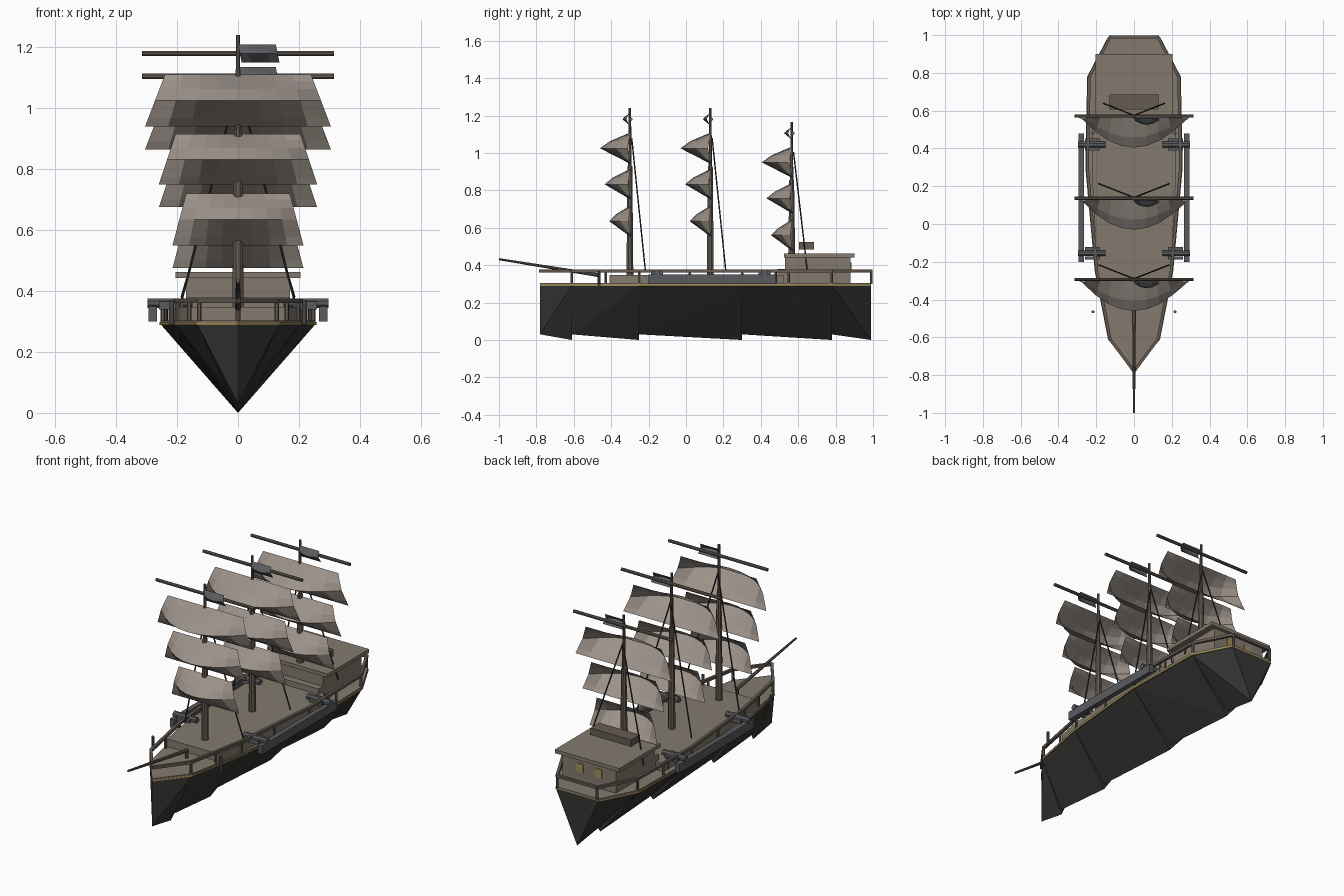
import bpy, bmesh, math
from mathutils import Vector, Matrix

if "Cube" in bpy.data.objects:
    bpy.data.objects.remove(bpy.data.objects["Cube"])


def material(name, r, g, b):
    m = bpy.data.materials.new(name)
    m.diffuse_color = (r, g, b, 1)
    m.use_nodes = True
    m.node_tree.nodes["Principled BSDF"].inputs["Base Color"].default_value = m.diffuse_color
    return m


BLACK = material("tarred_wood", 0.035, 0.035, 0.033)
WOOD = material("deck_wood", 0.23, 0.195, 0.155)
DARK = material("spar_wood", 0.13, 0.105, 0.085)
CLOTH = material("sail_cloth", 0.33, 0.285, 0.25)
IRON = material("iron", 0.10, 0.105, 0.115)
GOLD = material("gold_trim", 0.36, 0.27, 0.10)


def finish(name, bm, mat, normals=True):
    if normals:
        bmesh.ops.recalc_face_normals(bm, faces=bm.faces)
    me = bpy.data.meshes.new(name)
    bm.to_mesh(me)
    bm.free()
    me.materials.append(mat)
    ob = bpy.data.objects.new(name, me)
    bpy.context.collection.objects.link(ob)
    return ob


def boxes(name, mat, *ranges):
    """One object from boxes given as (x0, x1, y0, y1, z0, z1)."""
    bm = bmesh.new()
    for x0, x1, y0, y1, z0, z1 in ranges:
        mtx = Matrix.LocRotScale(Vector((x0 + x1, y0 + y1, z0 + z1)) / 2, None,
                                 Vector((x1 - x0, y1 - y0, z1 - z0)))
        bmesh.ops.create_cube(bm, size=1, matrix=mtx)
    return finish(name, bm, mat)


def rods(name, mat, paths, r0, r1=None, sides=8):
    """One object from straight rods given as (start, end) pairs."""
    bm = bmesh.new()
    for p, q in paths:
        p, q = Vector(p), Vector(q)
        d = q - p
        rot = d.to_track_quat('Z', 'Y').to_matrix().to_4x4()
        mtx = Matrix.Translation((p + q) / 2) @ rot @ Matrix.Rotation(math.pi / sides, 4, 'Z')
        bmesh.ops.create_cone(bm, cap_ends=True, segments=sides, radius1=r0,
                              radius2=r0 if r1 is None else r1, depth=d.length, matrix=mtx)
    return finish(name, bm, mat)


def plate(name, mat, half, z0, z1, inset=0.0):
    """Slab from a half outline of (x, y), mirrored across x = 0."""
    bm = bmesh.new()
    right = [(max(x - inset, 0), y) for x, y in half]
    loop = right + [(-x, y) for x, y in reversed(right) if x > 0]
    face = bm.faces.new([bm.verts.new((x, y, z0)) for x, y in loop])
    ext = bmesh.ops.extrude_face_region(bm, geom=[face])
    for v in ext["geom"]:
        if isinstance(v, bmesh.types.BMVert):
            v.co.z = z1
    return finish(name, bm, mat)


def sheet(name, mat, nu, rows, point):
    """Open grid of quads, point(u, row) with u from -1 to 1."""
    bm = bmesh.new()
    grid = [[bm.verts.new(point(2 * i / nu - 1, row)) for i in range(nu + 1)] for row in rows]
    for a, b in zip(grid, grid[1:]):
        for i in range(nu):
            bm.faces.new((a[i], b[i], b[i + 1], a[i + 1]))
    return finish(name, bm, mat, normals=False)


# Hull: V-shaped sections whose keel steps at every joint
outline = [(0, -0.78), (0.135, -0.61), (0.205, -0.25), (0.255, 0.30), (0.245, 0.78), (0.135, 0.99)]
for n, ((xa, ya), (xb, yb)) in enumerate(zip(outline, outline[1:])):
    bm = bmesh.new()
    for x, y, keel in ((xa, ya, 0.03), (xb, yb, 0.0)):
        for p in ((-x, y, 0.292), (x, y, 0.292), (0, y, keel)):
            bm.verts.new(p)
    bmesh.ops.remove_doubles(bm, verts=bm.verts, dist=1e-4)
    bmesh.ops.convex_hull(bm, input=bm.verts)
    finish(f"hull_section_{n + 1}", bm, BLACK)

# Decks and trim
plate("gold_trim_band", GOLD, outline, 0.288, 0.298, -0.003)
plate("lower_deck", WOOD, outline, 0.296, 0.304)
plate("main_deck", WOOD, [(0.165, -0.41), (0.195, -0.25), (0.222, 0.25), (0.222, 0.52)], 0.30, 0.348)

# Rail around the ship and its posts
rail = [(max(x - 0.008, 0), y) for x, y in outline]
rail_paths = []
for s in (-1, 1):
    rail_paths += [((s * a[0], a[1], 0.368), (s * b[0], b[1], 0.368)) for a, b in zip(rail, rail[1:])]
rail_paths.append(((-rail[-1][0], 0.99, 0.368), (rail[-1][0], 0.99, 0.368)))
rods("rail", DARK, rail_paths, 0.011, sides=4)
rods("rail_posts", DARK, [((s * x, y, 0.30), (s * x, y, 0.365)) for s in (-1, 1) for x, y in
                          rail[1:] + [(0.16, -0.43), (0.22, 0.02), (0.24, 0.55)]], 0.008, sides=6)
rods("mooring_posts", IRON, [((s * 0.217, y, 0.29), (s * 0.217, y, 0.37))
                             for s in (-1, 1) for y in (-0.465, 0.48)], 0.008)

# Bowsprit and its support
rods("bowsprit", DARK, [((0, -0.46, 0.345), (0, -1.0, 0.432))], 0.011, 0.006)
rods("bowsprit_post", DARK, [((0, -0.465, 0.30), (0, -0.465, 0.35))], 0.009)

# Side beams and cannons
boxes("side_beams", IRON, *[(s * 0.28 - 0.014, s * 0.28 + 0.014, -0.20, 0.48, 0.30, 0.35) for s in (-1, 1)])
guns = [(s, y) for s in (-1, 1) for y in (-0.155, 0.42)]
rods("cannon_barrels", IRON, [((s * 0.15, y, 0.36), (s * 0.297, y, 0.36)) for s, y in guns], 0.017)
boxes("cannon_carriages", IRON, *[(s * 0.22 - 0.04, s * 0.22 + 0.04, y + d - 0.008, y + d + 0.008, 0.34, 0.366)
                                  for s, y in guns for d in (-0.024, 0.024)])

# Stern cabin
boxes("cabin_walls", WOOD, (-0.17, 0.17, 0.53, 0.88, 0.30, 0.445))
boxes("cabin_step", WOOD, (-0.17, 0.17, 0.49, 0.53, 0.30, 0.38))
boxes("cabin_roof", WOOD, (-0.205, 0.205, 0.523, 0.90, 0.442, 0.463))
boxes("roof_hatch", DARK, (-0.13, 0.13, 0.605, 0.685, 0.485, 0.525))
boxes("cabin_windows", GOLD, *[(x - 0.022, x + 0.022, 0.875, 0.884, 0.365, 0.415) for x in (-0.06, 0.06)])

# Masts with yard, shrouds, flag and three sails each: y, base z, top drop
sails = [(1.11, 0.94, 0.24, 0.305, 0.165), (0.915, 0.75, 0.205, 0.26, 0.14), (0.72, 0.55, 0.17, 0.215, 0.115)]
# sail rows: fraction down from the top, share of the full belly
rows = [(0, 0), (0.12, 0.3), (0.28, 0.68), (0.5, 1), (0.85, 0.3), (1, 0)]
for label, y, base, drop in (("fore", -0.30, 0.34, 0), ("main", 0.13, 0.34, 0), ("mizzen", 0.565, 0.455, 0.075)):
    rods(f"{label}_mast", DARK, [((0, y, base), (0, y, 0.93 - drop))], 0.02, 0.014)
    rods(f"{label}_topmast", DARK, [((0, y, 0.9 - drop), (0, y, 1.24 - drop))], 0.010, 0.007)
    rods(f"{label}_yard", DARK, [((-0.315, y + 0.006, 1.18 - drop), (0.315, y + 0.006, 1.18 - drop))], 0.009)
    foot = 0.37 if label != "mizzen" else 0.38
    rods(f"{label}_shrouds", BLACK, [((0, y + 0.01, 1.08 - drop), (s * 0.185, y + 0.083, foot))
                                     for s in (-1, 1)], 0.004, sides=5)

    def flag_point(u, row, y=y, drop=drop):
        f, belly = row
        return ((u + 1) * 0.062 + 0.012 * f, y - 0.004 - 0.036 * belly * (1 - 0.6 * u * u), 1.21 - drop - 0.06 * f)
    sheet(f"{label}_flag", IRON, 4, rows, flag_point)

    for n, (top, bottom, w0, w1, belly_max) in enumerate(sails):
        def sail_point(u, row, y=y, drop=drop, t=top, b=bottom, w0=w0, w1=w1, m=belly_max):
            f, belly = row
            return (u * (w0 + (w1 - w0) * f), y + 0.005 - m * belly * (1 - u * u * 0.9), t - drop + (b - t) * f)
        sheet(f"{label}_sail_{n + 1}", CLOTH, 8, rows, sail_point)
